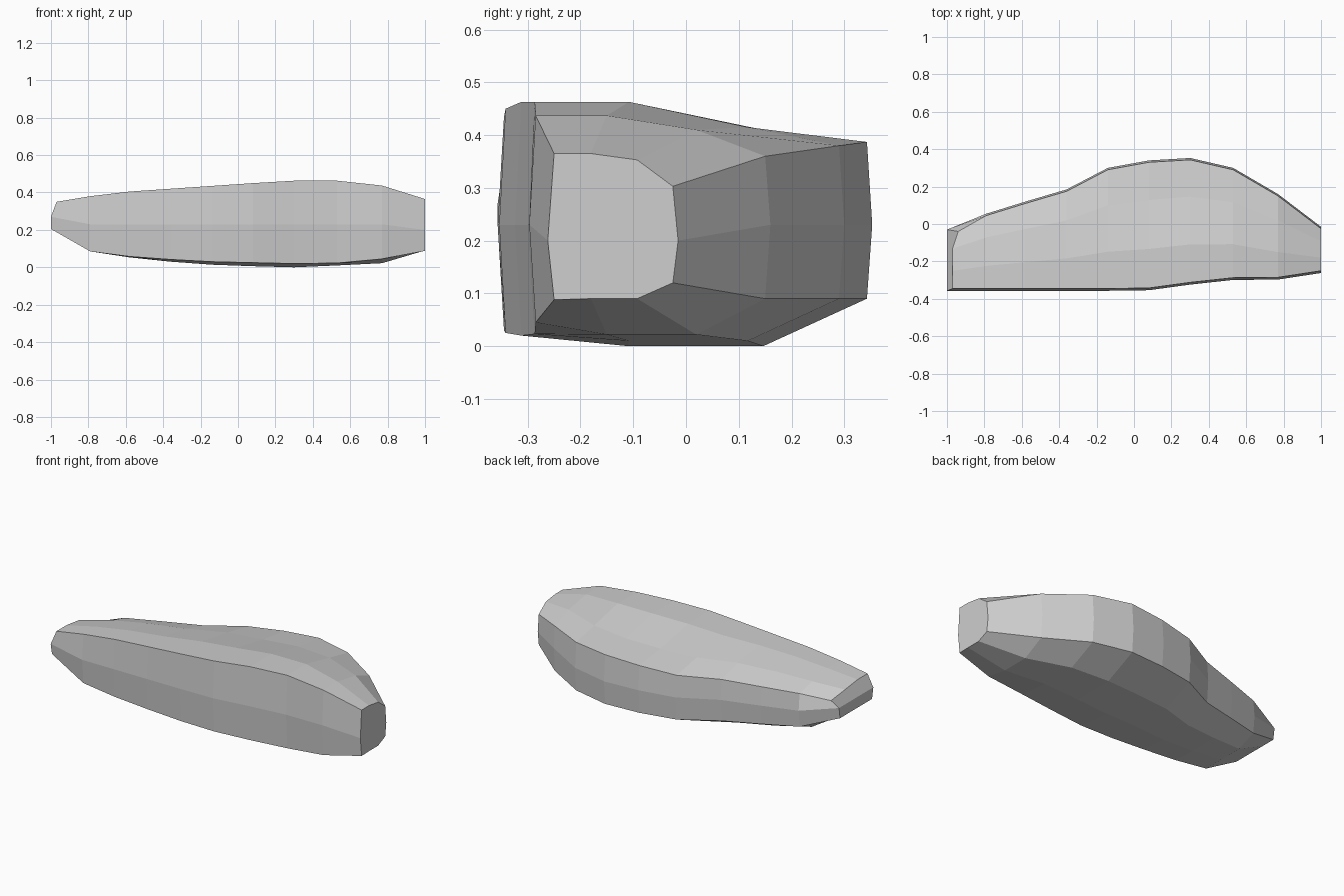
import bpy, bmesh

if "Cube" in bpy.data.objects:
    bpy.data.objects.remove(bpy.data.objects["Cube"])

# Single body colour
grey = bpy.data.materials.new("light grey")
grey.diffuse_color = (0.62, 0.62, 0.62, 1)
grey.use_nodes = True
grey.node_tree.nodes["Principled BSDF"].inputs["Base Color"].default_value = grey.diffuse_color

# Stations along the length:
# x, front y, back y, top z, shoulder z, ridge z, front bottom z, belly z, back bottom z
STATIONS = [
    (-0.97, -0.345, -0.04, 0.35, 0.335, 0.295, 0.205, 0.205, 0.205),
    (-0.79, -0.345, 0.045, 0.38, 0.36, 0.33, 0.085, 0.085, 0.13),
    (-0.58, -0.345, 0.11, 0.405, 0.38, 0.34, 0.058, 0.053, 0.115),
    (-0.36, -0.345, 0.175, 0.42, 0.39, 0.35, 0.042, 0.03, 0.10),
    (-0.14, -0.345, 0.29, 0.435, 0.395, 0.36, 0.03, 0.014, 0.093),
    (0.08, -0.342, 0.33, 0.45, 0.40, 0.375, 0.025, 0.006, 0.09),
    (0.30, -0.312, 0.343, 0.463, 0.41, 0.387, 0.02, 0.0, 0.09),
    (0.53, -0.287, 0.29, 0.463, 0.415, 0.38, 0.023, 0.01, 0.09),
    (0.77, -0.285, 0.15, 0.437, 0.41, 0.36, 0.045, 0.022, 0.09),
    (1.00, -0.25, -0.025, 0.365, 0.353, 0.303, 0.088, 0.09, 0.12),
]


def section(x, yf, yb, top, shoulder, ridge, front_low, belly, back_low):
    """Ten-sided cross-section, starting at the lower front corner."""
    y1, y2 = yf + 0.31 * (yb - yf), yf + 0.70 * (yb - yf)
    tip, end = x < -0.9, x > 0.9
    mid = 0.27 if tip else 0.20 if end else 0.23
    low_x = -1.0 if tip else x
    ridge_x = -0.94 if tip else x
    return [
        (low_x, yf, front_low), (low_x, y1, belly), (low_x, y2, belly),
        (low_x, yb, back_low), (low_x, yb + 0.01, mid),
        (ridge_x, yb, ridge), (x, y2, shoulder), (x, y1, top),
        (x, yf, top), (low_x, yf - 0.012, mid),
    ]


# Lofted body shell
bm = bmesh.new()
rings = [[bm.verts.new(p) for p in section(*s)] for s in STATIONS]
for a, b in zip(rings, rings[1:]):
    for i in range(10):
        j = (i + 1) % 10
        bm.faces.new((a[i], a[j], b[j], b[i]))

# Flat wide end, and narrow tip split into a lower face and a sloped upper face
bm.faces.new(rings[-1])
tip = rings[0]
bm.faces.new((tip[9], tip[4], tip[3], tip[2], tip[1], tip[0]))
bm.faces.new((tip[9], tip[8], tip[7], tip[6], tip[5], tip[4]))
bmesh.ops.remove_doubles(bm, verts=bm.verts, dist=0.0005)
bmesh.ops.recalc_face_normals(bm, faces=bm.faces)

mesh = bpy.data.meshes.new("faceted_body")
bm.to_mesh(mesh)
bm.free()
mesh.materials.append(grey)
body = bpy.data.objects.new("faceted_body", mesh)
bpy.context.collection.objects.link(body)
